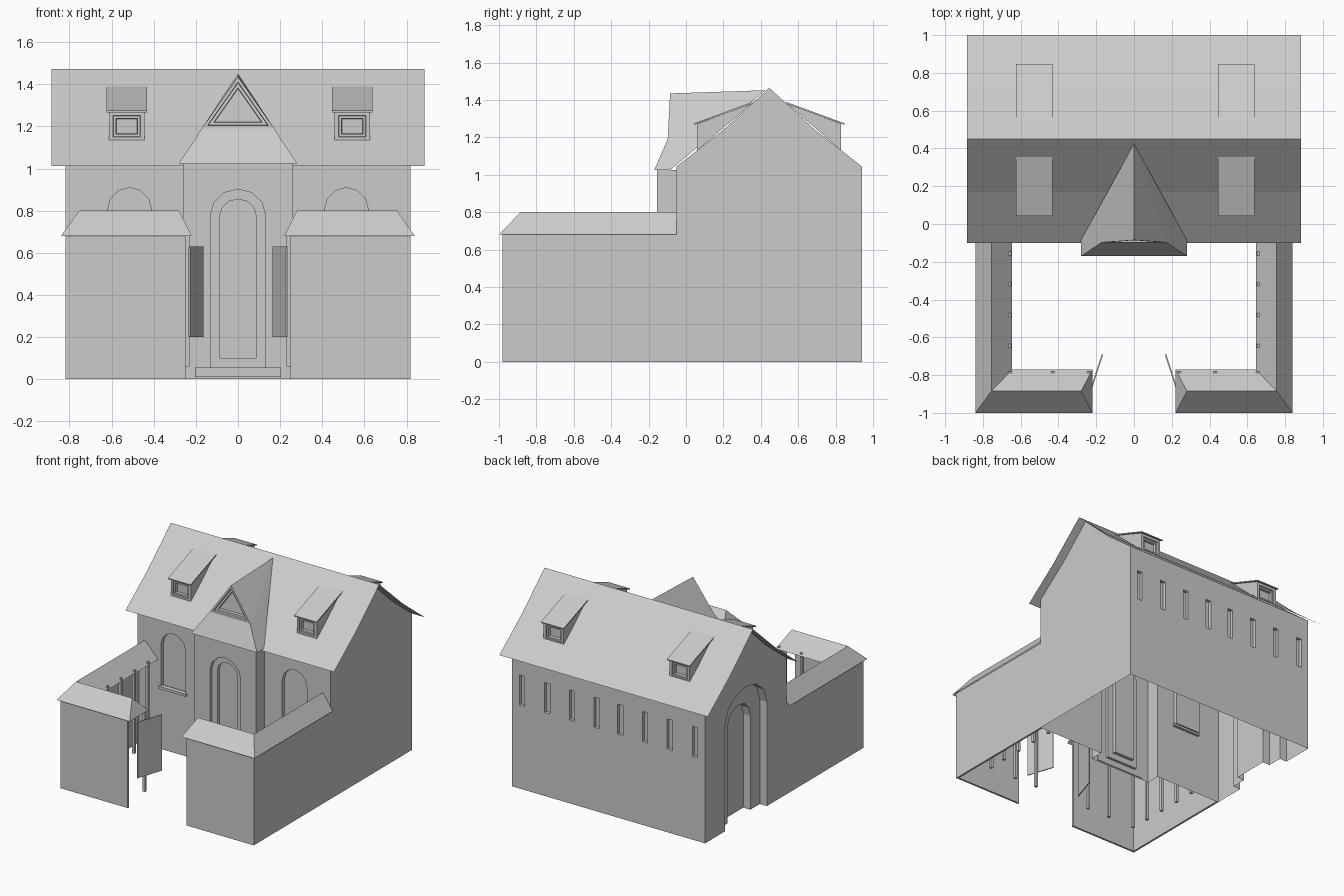
import bpy, bmesh, math

if "Cube" in bpy.data.objects:
    bpy.data.objects.remove(bpy.data.objects["Cube"])


def mesh(name, verts, faces):
    me = bpy.data.meshes.new(name)
    me.from_pydata(verts, [], faces)
    bm = bmesh.new()
    bm.from_mesh(me)
    bmesh.ops.recalc_face_normals(bm, faces=bm.faces)
    bm.to_mesh(me)
    bm.free()
    ob = bpy.data.objects.new(name, me)
    bpy.context.collection.objects.link(ob)
    return ob


def prism_data(axis, prof, a, b):
    # profile is (y, z) for axis x and (x, z) for axis y
    put = (lambda p, t: (t, p[0], p[1])) if axis == 'x' else (lambda p, t: (p[0], t, p[1]))
    n = len(prof)
    verts = [put(p, t) for t in (a, b) for p in prof]
    faces = [tuple(range(n)), tuple(range(n, 2 * n))]
    faces += [(i, (i + 1) % n, n + (i + 1) % n, n + i) for i in range(n)]
    return verts, faces


def prisms(name, parts):
    verts, faces = [], []
    for p in parts:
        v, f = prism_data(*p)
        faces += [tuple(i + len(verts) for i in q) for q in f]
        verts += v
    return mesh(name, verts, faces)


def rect(x0, x1, z0, z1):
    return [(x0, z0), (x1, z0), (x1, z1), (x0, z1)]


def arch(c, half, z0, spring, rise, n=6):
    pts = [(c - half, z0), (c + half, z0)]
    return pts + [(c + half * math.cos(math.pi * i / n), spring + rise * math.sin(math.pi * i / n))
                  for i in range(n + 1)]


def boolean(ob, tool, op):
    m = ob.modifiers.new(op, 'BOOLEAN')
    m.object, m.operation, m.solver = tool, op, 'EXACT'
    bpy.context.view_layer.objects.active = ob
    bpy.ops.object.modifier_apply(modifier=m.name)
    bpy.data.objects.remove(tool)


def recess(ob, pick, steps):
    # inset the picked face repeatedly, pushing it inward each time
    bm = bmesh.new()
    bm.from_mesh(ob.data)
    bm.faces.ensure_lookup_table()
    f = bm.faces[pick]
    for inset, push in steps:
        bmesh.ops.inset_region(bm, faces=[f], thickness=inset, use_even_offset=True)
        r = bmesh.ops.inset_region(bm, faces=[f], thickness=0.002, use_even_offset=True)
        bmesh.ops.translate(bm, verts=f.verts, vec=push)
    bm.to_mesh(ob.data)
    bm.free()


# main walls with gables and the projecting entrance bay
MID = 0.445
gable = [(-0.05, 0), (0.94, 0), (0.94, 1.045), (0.69, 1.24), (MID, 1.465), (0.20, 1.24), (-0.05, 1.045)]
house = prisms("house_walls", [('x', gable, -0.82, 0.82)])
boolean(house, prisms("bay", [('y', rect(-0.26, 0.26, 0, 1.025), -0.155, 0.0)]), 'UNION')

# recessed openings: door, arched windows, rear slits, side portal
slits = [-0.735, -0.52, -0.31, -0.10, 0.10, 0.31, 0.52, 0.735]
outer = [('y', arch(0, 0.13, 0.055, 0.78, 0.122), -0.2, -0.13),
         ('x', arch(MID, 0.255, -0.1, 0.80, 0.215), -0.9, -0.76)]
outer += [('y', arch(s * 0.515, 0.105, 0.48, 0.80, 0.11), -0.1, -0.02) for s in (-1, 1)]
outer += [('y', rect(x - 0.022, x + 0.022, 0.64, 0.87), 0.915, 1.0) for x in slits]
inner = [('y', arch(0, 0.085, 0.10, 0.78, 0.075), -0.2, -0.105),
         ('x', arch(MID, 0.14, -0.1, 0.72, 0.14), -0.9, -0.70)]
boolean(house, prisms("outer_cut", outer), 'DIFFERENCE')
boolean(house, prisms("inner_cut", inner), 'DIFFERENCE')

# the house is hollow: open the underside
bm = bmesh.new()
bm.from_mesh(house.data)
low = [f for f in bm.faces if all(v.co.z < 0.002 for v in f.verts)]
bmesh.ops.delete(bm, geom=low, context='FACES')
bm.to_mesh(house.data)
bm.free()

# door step and window sills
prisms("door_step", [('y', rect(-0.205, 0.205, 0.01, 0.055), -0.168, -0.15)])
prisms("window_sills", [('y', rect(s * 0.515 - 0.115, s * 0.515 + 0.115, 0.465, 0.485), -0.065, -0.03)
                        for s in (-1, 1)])

# main roof sheet with a slight bell-cast kink
line = [(-0.10, 1.012), (0.17, 1.222), (MID + 0.005, 1.473), (0.73, 1.222), (1.0, 1.012)]
mesh("main_roof", [(x, y, z) for x in (-0.885, 0.885) for y, z in line],
     [(i, i + 1, i + 6, i + 5) for i in range(4)])

# entrance roof with half hip and triangular window
bay_roof = mesh("entrance_roof",
                [(-0.28, -0.17, 1.025), (0.28, -0.17, 1.025), (-0.172, -0.098, 1.19), (0.172, -0.098, 1.19),
                 (0, -0.085, 1.435), (0, 0.425, 1.452), (-0.28, -0.085, 1.025), (0.28, -0.085, 1.025)],
                [(2, 3, 4), (0, 1, 3, 2), (0, 2, 6), (2, 5, 6), (2, 4, 5),
                 (1, 7, 3), (3, 7, 5), (3, 5, 4)])
recess(bay_roof, 0, [(0.014, (0, 0.015, 0)), (0.014, (0, 0.02, 0))])

# dormers, front and back
for cx in (-0.528, 0.542):
    for side in (1, -1):
        def flip(p):
            return [(MID + side * (y - MID), z) for y, z in p]
        body = prisms("dormer_body", [('x', flip([(0.06, 1.13), (0.06, 1.272), (0.35, 1.38)]),
                                       cx - 0.085, cx + 0.085)])
        recess(body, 2, [(0.02, (0, side * 0.01, 0)), (0.012, (0, side * 0.02, 0))])
        prisms("dormer_roof", [('x', flip([(0.042, 1.267), (0.042, 1.275), (0.355, 1.39), (0.355, 1.38)]),
                                cx - 0.096, cx + 0.096)])

# courtyard galleries, left and right
for s in (-1, 1):
    rows = [[(0.84, -0.05), (0.755, -0.05), (0.645, -0.05)],
            [(0.84, -1.0), (0.755, -0.885), (0.645, -0.77)],
            [(0.22, -1.0), (0.28, -0.885), (0.22, -0.77)]]
    mesh("gallery_roof",
         [(s * x, y, 0.80 if j == 1 else 0.68) for r in rows for j, (x, y) in enumerate(r)],
         [(3 * i + j, 3 * i + j + 1, 3 * i + j + 4, 3 * i + j + 3) for i in (0, 1) for j in (0, 1)]
         + [(6, 7, 8)])
    # outer and front walls
    outline = [(0.82, -0.05), (0.82, -0.98), (0.25, -0.98), (0.25, -0.965), (0.805, -0.965), (0.805, -0.05)]
    n = len(outline)
    mesh("gallery_wall", [(s * x, y, z) for z in (0, 0.69) for x, y in outline],
         [(0, 1, 4, 5), (1, 2, 3, 4), (6, 7, 10, 11), (7, 8, 9, 10)]
         + [(i, (i + 1) % n, n + (i + 1) % n, n + i) for i in range(n)])
    # posts along the inner edge
    spots = [(0.24, -0.79), (0.43, -0.79), (0.655, -0.79)]
    spots += [(0.66, -0.645 + 0.163 * i) for i in range(4)]
    prisms("gallery_posts", [('y', rect(s * x - 0.01, s * x + 0.01, 0.06, 0.70), y - 0.01, y + 0.01)
                             for x, y in spots])
    # open gate leaf
    foot = [(0.228, -0.89), (0.163, -0.69), (0.171, -0.69), (0.236, -0.89)]
    mesh("gate_leaf", [(s * x, y, z) for z in (0.20, 0.63) for x, y in foot],
         [(0, 1, 2, 3), (4, 5, 6, 7)] + [(i, (i + 1) % 4, 4 + (i + 1) % 4, 4 + i) for i in range(4)])
